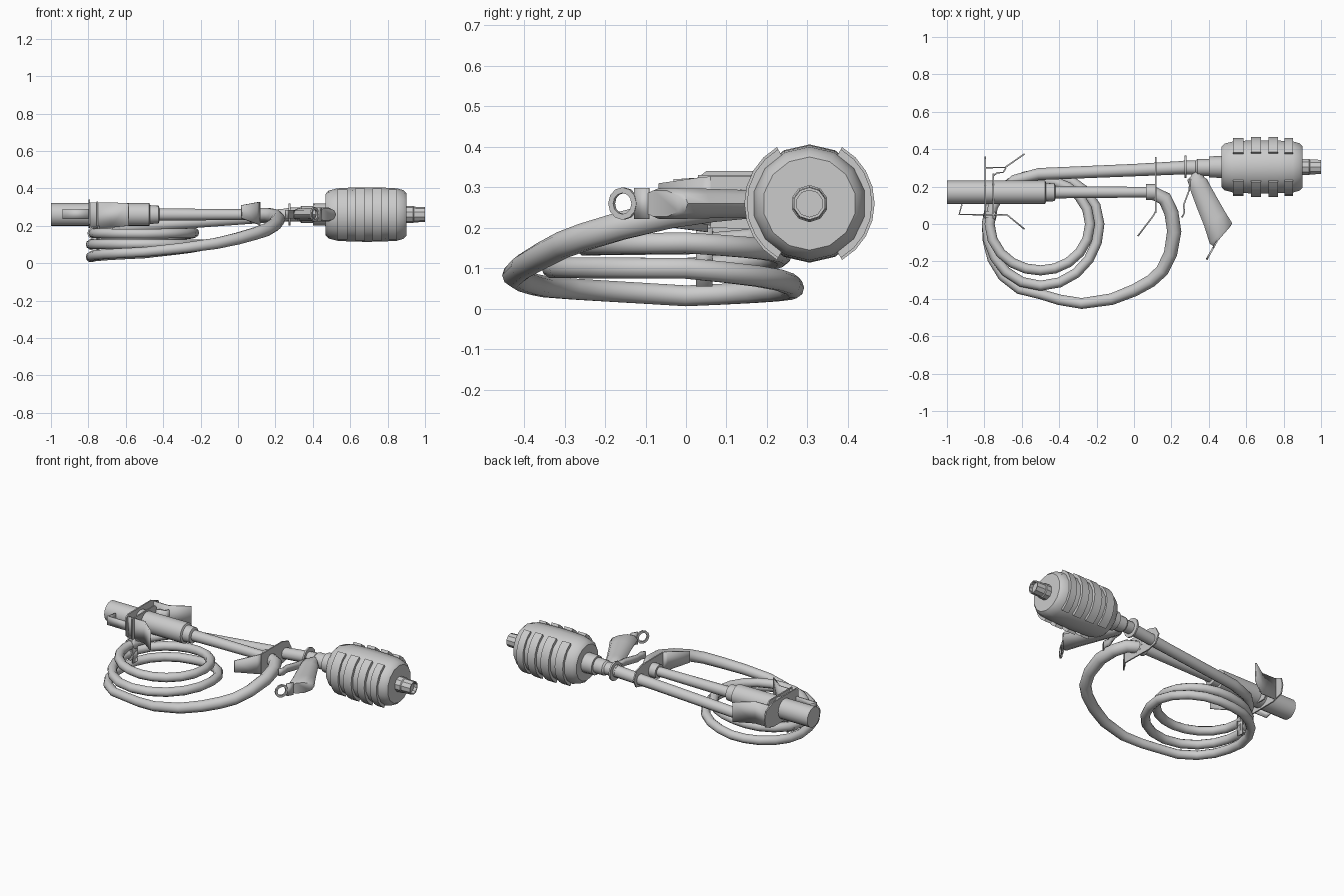
import bpy, bmesh, math
from mathutils import Vector

GREY = bpy.data.materials.new("light_grey")
GREY.diffuse_color = (0.6, 0.6, 0.6, 1)
AXIS_Z = 0.26


def finish(name, bm, angle=40):
    bmesh.ops.recalc_face_normals(bm, faces=bm.faces)
    me = bpy.data.meshes.new(name)
    bm.to_mesh(me)
    bm.free()
    me.shade_smooth()
    me.set_sharp_from_angle(angle=math.radians(angle))
    me.materials.append(GREY)
    ob = bpy.data.objects.new(name, me)
    bpy.context.collection.objects.link(ob)
    return ob


def skin(name, rings, angle=40):
    """Join equal rings of points into a capped tube."""
    bm = bmesh.new()
    vs = [[bm.verts.new(p) for p in r] for r in rings]
    n = len(rings[0])
    for a, b in zip(vs, vs[1:]):
        for i in range(n):
            j = (i + 1) % n
            bm.faces.new((a[i], a[j], b[j], b[i]))
    bm.faces.new(vs[0])
    bm.faces.new(vs[-1])
    return finish(name, bm, angle)


def lathe(name, y, profile, n=12, angle=35):
    """Turn (x, radius) pairs around a line parallel to x."""
    return skin(name, [[(x, y + r * math.sin(math.tau * i / n), AXIS_Z + r * math.cos(math.tau * i / n))
                        for i in range(n)] for x, r in profile], angle)


def sweep(name, pts, radii, n=10):
    pts = [Vector(p) for p in pts]
    rings = []
    for i, p in enumerate(pts):
        t = (pts[min(i + 1, len(pts) - 1)] - pts[max(i - 1, 0)]).normalized()
        side = t.cross(Vector((0, 0, 1))).normalized()
        up = side.cross(t)
        rings.append([p + radii[i] * (side * math.cos(math.tau * k / n) + up * math.sin(math.tau * k / n))
                      for k in range(n)])
    return skin(name, rings, 50)


def plate(name, x, outline, t=0.008):
    """Upright plate across x from a (y, z) outline."""
    return skin(name, [[(x + s * t / 2, y, z) for y, z in outline] for s in (-1, 1)])


def strip(name, path, t=0.008):
    """Bent sheet from (x, y, low z, high z) stations."""
    bm = bmesh.new()
    vs = [(bm.verts.new((x, y, a)), bm.verts.new((x, y, b))) for x, y, a, b in path]
    for p, q in zip(vs, vs[1:]):
        bm.faces.new((p[0], q[0], q[1], p[1]))
    ob = finish(name, bm, 20)
    m = ob.modifiers.new("thickness", "SOLIDIFY")
    m.thickness, m.offset = t, 0
    return ob


# Squeeze bulb with open nozzle
BY = 0.305
lathe("bulb", BY, [(0.40, 0.058), (0.47, 0.06), (0.468, 0.11), (0.485, 0.128), (0.53, 0.140),
                   (0.60, 0.144), (0.69, 0.146), (0.78, 0.144), (0.85, 0.140), (0.885, 0.130),
                   (0.90, 0.115), (0.90, 0.048)], 14)
lathe("bulb_nozzle", BY, [(0.89, 0.046), (0.935, 0.046), (0.94, 0.042), (1.0, 0.040), (1.0, 0.033), (0.98, 0.033)], 10)

# Raised grip ribs on the front and back of the bulb
for side, label in ((-1, "front"), (1, "back")):
    for k, (x0, x1) in enumerate(((0.53, 0.585), (0.625, 0.68), (0.72, 0.77), (0.805, 0.85))):
        rings = []
        for i in range(9):
            a = math.radians(30 + 120 * i / 8)
            ring = []
            for x, r in ((x0, 0.13), (x0, 0.157), (x1, 0.157), (x1, 0.13)):
                r += 0.004 if k in (1, 2) else -0.002
                ring.append((x, BY + side * r * math.sin(a), AXIS_Z + r * math.cos(a)))
            rings.append(ring)
        skin(f"bulb_rib_{label}_{k + 1}", rings, 35)

# Neck and flange
lathe("bulb_neck", 0.302, [(0.26, 0.036), (0.33, 0.038), (0.34, 0.046), (0.41, 0.046)])
lathe("neck_flange", 0.306, [(0.27, 0.059), (0.28, 0.059)])

# Barrel, collars and straight pipe
PY = 0.17
lathe("barrel", PY, [(-1.0, 0.062), (-0.475, 0.062), (-0.47, 0.05), (-0.425, 0.048), (-0.42, 0.035)], 16)
lathe("straight_pipe", PY, [(-0.43, 0.033), (0.08, 0.028)])
lathe("pipe_collar", PY, [(0.065, 0.028), (0.065, 0.043), (0.12, 0.043), (0.12, 0.03)])

# Hose: thick lead, then an inward rising coil
lead = [(0.10, 0.167, 0.26), (0.165, 0.135, 0.258), (0.20, 0.06, 0.25), (0.215, -0.04, 0.235),
        (0.195, -0.16, 0.205), (0.15, -0.25, 0.178), (0.09, -0.305, 0.158), (0.0, -0.355, 0.132),
        (-0.12, -0.402, 0.105), (-0.28, -0.425, 0.083), (-0.40, -0.405, 0.07)]
radii = [0.036] + [0.038] * 3 + [0.036, 0.035, 0.034, 0.033, 0.031, 0.029, 0.028]
# Coil radius and height at each quarter turn: front, left, back, right
quarters = [(0.375, 0.06), (0.287, 0.032), (0.265, 0.052), (0.315, 0.10), (0.33, 0.102), (0.287, 0.10),
            (0.235, 0.135), (0.265, 0.163), (0.248, 0.157), (0.272, 0.16)]
STEPS = 5
coil = []
for q, (a, b) in enumerate(zip(quarters, quarters[1:])):
    for s in range(STEPS):
        f = s / STEPS
        e = f * f * (3 - 2 * f)
        ang = -math.pi / 2 - (q + f) * math.pi / 2
        r = a[0] + (b[0] - a[0]) * e
        coil.append((-0.5 + r * math.cos(ang), r * math.sin(ang), a[1] + (b[1] - a[1]) * f))
tail = [(-0.772, 0.0, 0.16), (-0.755, 0.09, 0.165), (-0.71, 0.17, 0.172), (-0.64, 0.235, 0.182)]
sweep("coiled_hose", lead + coil + tail, radii + [0.027] * (len(coil) + len(tail)))
# Return tube up to the bulb
sweep("return_tube", [(-0.71, 0.17, 0.172), (-0.64, 0.235, 0.182), (-0.51, 0.267, 0.198), (0.0, 0.288, 0.237),
                      (0.28, 0.302, 0.26)], [0.027, 0.028, 0.032, 0.033, 0.036])

# Rear bracket: upright plates, bent flaps and hose clip
plate("rear_plate", -0.795, [(0.03, 0.21), (0.06, 0.187), (0.28, 0.187), (0.35, 0.21), (0.362, 0.26),
                             (0.35, 0.31), (0.28, 0.34), (0.05, 0.34), (0.03, 0.325)])
plate("inner_plate", -0.752, [(0.03, 0.20), (0.25, 0.20), (0.27, 0.22), (0.27, 0.31), (0.25, 0.33), (0.03, 0.33)])
strip("front_flap", [(-0.795, 0.05, 0.19, 0.325), (-0.68, 0.05, 0.19, 0.325), (-0.585, -0.028, 0.20, 0.32)])
strip("front_tongue", [(-0.92, 0.105, 0.235, 0.29), (-0.935, 0.05, 0.235, 0.29), (-0.79, 0.05, 0.235, 0.29)])
strip("back_flap", [(-0.795, 0.302, 0.19, 0.325), (-0.69, 0.302, 0.19, 0.325), (-0.585, 0.375, 0.20, 0.32)])
strip("back_hook", [(-0.75, 0.26, 0.22, 0.30), (-0.73, 0.275, 0.22, 0.30), (-0.70, 0.275, 0.22, 0.30),
                    (-0.685, 0.30, 0.22, 0.30)])
for k, z in enumerate((0.10, 0.16)):
    sweep(f"hose_clip_{k + 1}", [(-0.772, 0.03, z), (-0.765, 0.065, z)], [0.034, 0.034])
strip("hose_strap", [(-0.745, 0.025, 0.055, 0.20), (-0.745, 0.065, 0.055, 0.20)])

# Middle bracket around both pipes
plate("middle_plate", 0.115, [(0.06, 0.20), (0.27, 0.195), (0.33, 0.21), (0.357, 0.26), (0.33, 0.31),
                              (0.27, 0.328), (0.06, 0.328)])
strip("middle_flap", [(0.115, 0.065, 0.205, 0.327), (0.10, 0.04, 0.21, 0.325), (0.02, -0.065, 0.24, 0.31)])

# Hand lever: oval sections between left and right edge points
sections = [(0.315, 0.285, 0.365, 0.285, 0.03), (0.305, 0.255, 0.375, 0.25, 0.032), (0.285, 0.235, 0.39, 0.24, 0.035),
            (0.305, 0.17, 0.405, 0.21, 0.035), (0.335, 0.09, 0.45, 0.13, 0.036),
            (0.375, -0.01, 0.49, 0.06, 0.039), (0.405, -0.105, 0.525, 0.005, 0.04), (0.425, -0.118, 0.518, -0.01, 0.034)]
rings = []
for lx, ly, rx, ry, h in sections:
    c, d = Vector(((lx + rx) / 2, (ly + ry) / 2, AXIS_Z)), Vector(((rx - lx) / 2, (ry - ly) / 2, 0))
    rings.append([c + d * math.cos(math.tau * k / 10) + Vector((0, 0, h * math.sin(math.tau * k / 10)))
                  for k in range(10)])
skin("lever_grip", rings, 45)

# Ring loop at the lever tip
direction = Vector((0.04, 0.07, 0)).normalized()
normal = Vector((direction.y, -direction.x, 0))
centre = Vector((0.408, -0.155, AXIS_Z))
bm = bmesh.new()
loops = []
for r, s in ((0.026, -1), (0.04, -1), (0.04, 1), (0.026, 1)):
    loops.append([bm.verts.new(centre + normal * s * 0.005 + direction * r * math.cos(math.tau * k / 12)
                               + Vector((0, 0, r * math.sin(math.tau * k / 12)))) for k in range(12)])
for a, b in zip(loops, loops[1:] + loops[:1]):
    for k in range(12):
        j = (k + 1) % 12
        bm.faces.new((a[k], a[j], b[j], b[k]))
finish("lever_ring", bm)
strip("lever_tab", [(0.424, -0.127, 0.222, 0.298), (0.444, -0.092, 0.222, 0.298)])

# Thin bent trigger beside the lever
strip("trigger", [(0.255, 0.035, 0.24, 0.285), (0.27, 0.06, 0.24, 0.285), (0.265, 0.10, 0.24, 0.285),
                  (0.295, 0.18, 0.24, 0.285), (0.30, 0.24, 0.24, 0.285)])
